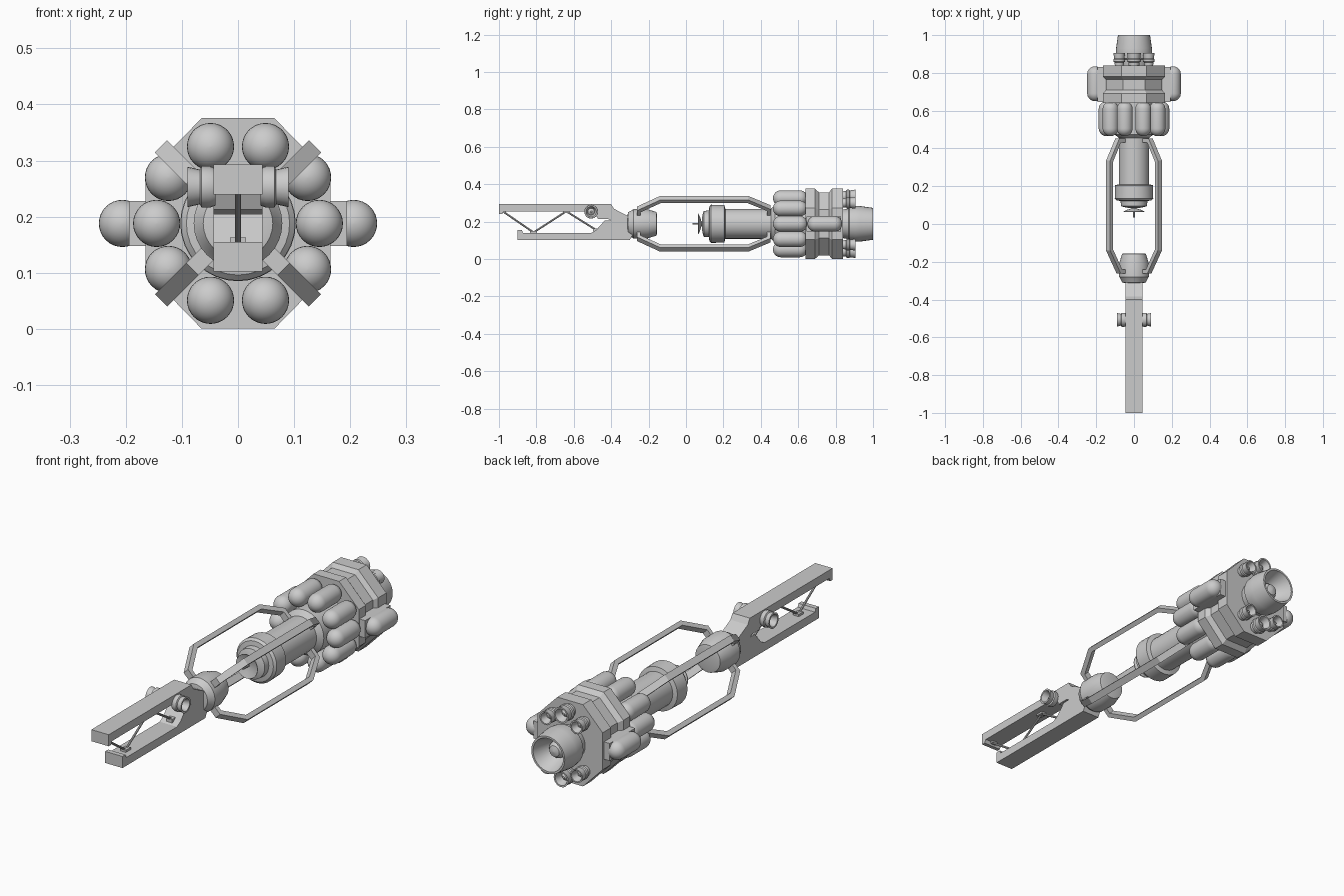
import bpy, bmesh, math
from mathutils import Vector, Matrix

if "Cube" in bpy.data.objects:
    bpy.data.objects.remove(bpy.data.objects["Cube"])

CZ = 0.188  # height of the long axis


def finish(name, bm, matrix=Matrix(), smooth=False):
    bm.transform(matrix)
    bmesh.ops.recalc_face_normals(bm, faces=bm.faces)
    me = bpy.data.meshes.new(name)
    bm.to_mesh(me)
    bm.free()
    ob = bpy.data.objects.new(name, me)
    bpy.context.collection.objects.link(ob)
    if smooth:
        bpy.ops.object.select_all(action='DESELECT')
        ob.select_set(True)
        bpy.context.view_layer.objects.active = ob
        bpy.ops.object.shade_smooth_by_angle(angle=math.radians(32))
    return ob


def loft(bm, rings):
    """Skin closed rings of points and cap both ends."""
    vs = [[bm.verts.new(p) for p in r] for r in rings]
    n = len(vs[0])
    for a, b in zip(vs, vs[1:]):
        for i in range(n):
            bm.faces.new((a[i], a[(i + 1) % n], b[(i + 1) % n], b[i]))
    bm.faces.new(vs[0])
    bm.faces.new(vs[-1])


def lathe(name, profile, x=0.0, z=CZ, y=0.0, turn=0.0, n=32):
    """Revolve (y, radius) points about the y axis, then turn about z."""
    bm = bmesh.new()
    loft(bm, [[(r * math.cos(2 * math.pi * i / n), py, r * math.sin(2 * math.pi * i / n))
               for i in range(n)] for py, r in profile])
    return finish(name, bm, Matrix.Translation((x, y, z)) @ Matrix.Rotation(turn, 4, 'Z'), True)


def prism(name, outline, half, matrix=Matrix()):
    """Extrude a (y, z) outline to both sides in x."""
    bm = bmesh.new()
    loft(bm, [[(s * half, y, z) for y, z in outline] for s in (-1, 1)])
    return finish(name, bm, matrix)


def box(name, x0, x1, y0, y1, z0, z1):
    return prism(name, [(y0, z0), (y1, z0), (y1, z1), (y0, z1)], (x1 - x0) / 2,
                 Matrix.Translation(((x0 + x1) / 2, 0, 0)))


def tank(name, x, z, y0, y1, r=0.042):
    arc = [(r * math.sin(a * math.pi / 16), r * math.cos(a * math.pi / 16)) for a in range(8)]
    arc.append((r, 0.001))
    front = [(y0 + r - s, c) for s, c in reversed(arc)]
    back = [(y1 - r + s, c) for s, c in arc]
    lathe(name, front + back, x, z)


def rod(name, a, b, r):
    a, b = Vector(a), Vector(b)
    bm = bmesh.new()
    bmesh.ops.create_cone(bm, cap_ends=True, segments=8, radius1=r, radius2=r, depth=(b - a).length)
    q = (b - a).to_track_quat('Z', 'Y').to_matrix().to_4x4()
    finish(name, bm, Matrix.Translation((a + b) / 2) @ q, True)


# Main engine bell with hollow mouth and inner dome
lathe("main_engine", [(0.83, 0.075), (0.87, 0.082), (0.875, 0.092), (0.905, 0.096), (0.93, 0.095),
                      (1.0, 0.085), (1.0, 0.076), (0.93, 0.05), (0.92, 0.04), (0.94, 0.036),
                      (0.955, 0.025), (0.962, 0.004)])

# Small thrusters above and below the main engine
for s in (-1, 1):
    for i, (x, dz, r) in enumerate([(0, 0.146, 0.037), (-0.078, 0.112, 0.031), (0.078, 0.112, 0.031)]):
        lathe(f"thruster_{s}_{i}", [(0, r * .75), (0.018, r * .8), (0.022, r), (0.034, r), (0.038, r * .88),
                                    (0.068, r), (0.068, r * .8), (0.035, r * .5), (0.05, 0.005)],
              x, CZ + s * dz, 0.838, n=24)

# Octagonal service body with a groove around the middle
octo = [(.065, .1875), (.165, .085), (.165, -.085), (.065, -.1875),
        (-.065, -.1875), (-.165, -.085), (-.165, .085), (-.065, .1875)]
bm = bmesh.new()
loft(bm, [[(x * k, y, CZ + z * k) for x, z in octo]
          for y, k in [(.64, 1), (.69, 1), (.71, .9), (.765, .9), (.78, 1), (.84, 1)]])
finish("service_body", bm)

# Side mounts and outer tanks
for s in (-1, 1):
    box(f"side_mount_{s}", s * .172 - .022, s * .172 + .022, .645, .83, CZ - .04, CZ + .04)
    tank(f"outer_tank_{s}", s * .206, CZ, .65, .835)

# Ring of ten tanks around the core
for s in (-1, 1):
    for i, (x, dz) in enumerate([(.049, .137), (.124, .082), (.145, 0), (.124, -.082), (.049, -.137)]):
        tank(f"ring_tank_{s}_{i}", s * x, CZ + dz, .465, .65)

# Core hull with stepped docking collar
lathe("core_hull", [(.65, .103), (.475, .103), (.455, .08), (.21, .08), (.205, .1), (.135, .102), (.125, .092),
                    (.122, .071), (.095, .069), (.09, .055), (.085, .03)], n=32)
# Forward dish and its feed
lathe("dish", [(.09, .012), (.082, .014), (.076, .035), (.066, .055), (.063, .055), (.072, .03), (.077, .004)], n=24)
rod("dish_feed", (0, .09, CZ), (0, .035, CZ), .005)

# Four cage struts at the diagonals
strut = [(-.262, .065), (-.262, .115), (-.14, .194), (.335, .194), (.452, .125), (.452, .065),
         (.432, .065), (.432, .113), (.328, .173), (-.133, .173), (-.242, .103), (-.242, .065)]
for k in range(4):
    m = Matrix.Translation((0, 0, CZ)) @ Matrix.Rotation(math.radians(45 + 90 * k), 4, 'Y')
    prism(f"cage_strut_{k}", strut, .0155, m)

# Front node
lathe("front_node", [(-.312, .05), (-.31, .062), (-.285, .075), (-.28, .079), (-.21, .079),
                     (-.158, .063), (-.155, .05)], n=32)

# Upper and lower gripper beams
prism("upper_beam", [(-1, .293), (-.4, .293), (-.385, .268), (-.3, .225), (-.3, .205), (-.40, .205), (-.415, .213),
                     (-.47, .213), (-.49, .255), (-.975, .255), (-.983, .24), (-1, .24)], .044)
prism("lower_beam", [(-.9, .102), (-.3, .102), (-.285, .13), (-.285, .205), (-.40, .205), (-.435, .205), (-.48, .155),
                     (-.505, .14), (-.872, .14), (-.878, .155), (-.9, .155)], .044)

# Zigzag truss rods between the beams, with small feet
zig = [(-.98, .255), (-.815, .142), (-.64, .255), (-.48, .155)]
for i, (a, b) in enumerate(zip(zig, zig[1:])):
    rod(f"truss_rod_{i}", (0, *a), (0, *b), .005)
for i, (y, z) in enumerate(zig):
    box(f"truss_foot_{i}", -.014, .014, y - .018, y + .018, z - .008, z + .008)

# Side thrusters on the upper beam
for s in (-1, 1):
    lathe(f"arm_thruster_{s}", [(.04, .033), (.05, .037), (.065, .037), (.068, .031), (.09, .036),
                                (.09, .028), (.06, .018), (.07, .004)], 0, .253, -.507,
          -s * math.pi / 2, 24)
